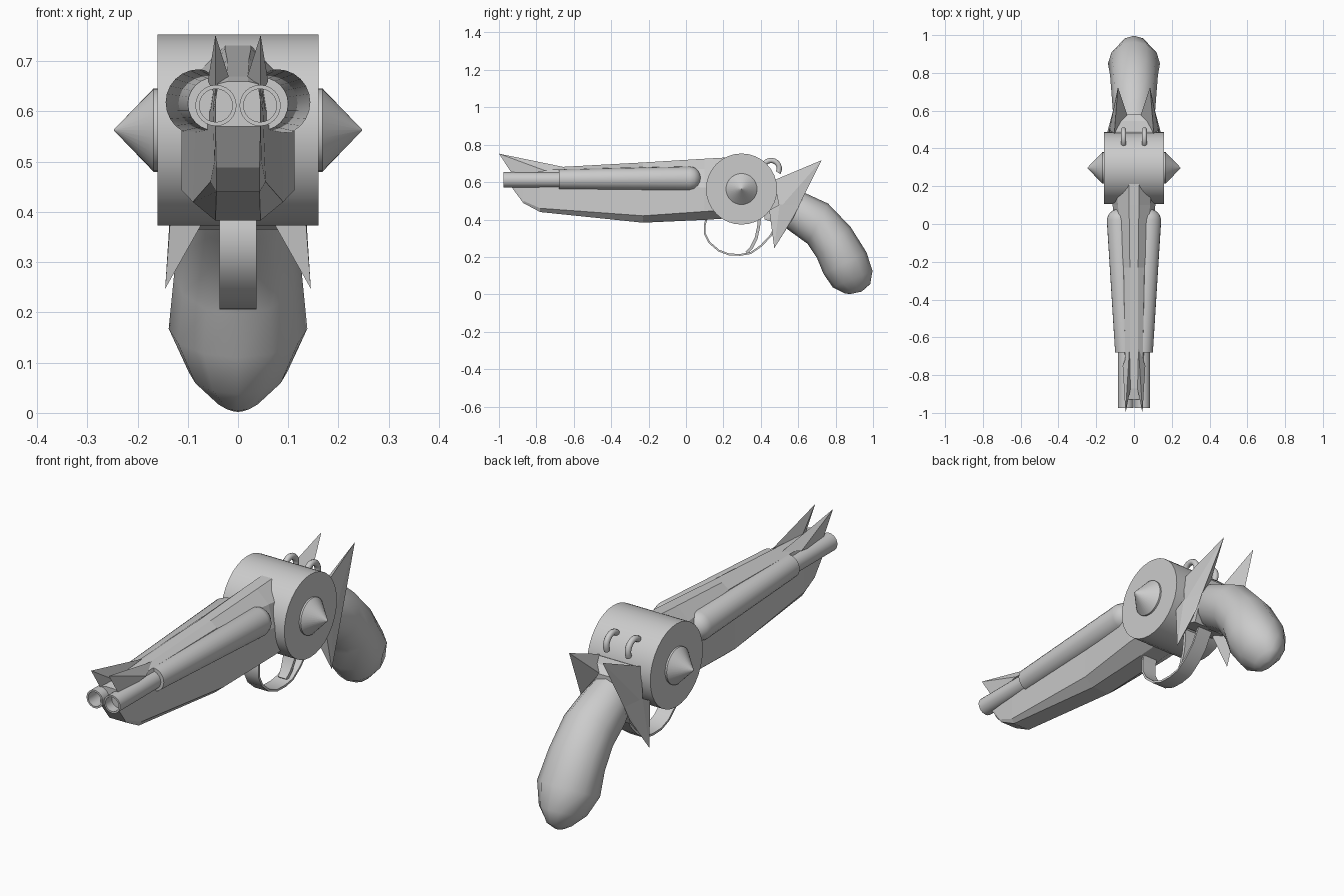
import bpy, bmesh
from math import pi, sin, cos, radians
from mathutils import Vector, Matrix

if "Cube" in bpy.data.objects:
    bpy.data.objects.remove(bpy.data.objects["Cube"])


def finish(name, bm, smooth=None):
    bmesh.ops.recalc_face_normals(bm, faces=bm.faces)
    me = bpy.data.meshes.new(name)
    bm.to_mesh(me)
    bm.free()
    ob = bpy.data.objects.new(name, me)
    bpy.context.collection.objects.link(ob)
    if smooth:
        bpy.ops.object.select_all(action='DESELECT')
        ob.select_set(True)
        bpy.context.view_layer.objects.active = ob
        bpy.ops.object.shade_smooth_by_angle(angle=radians(smooth))
    return ob


def loft(name, rings, smooth=None, caps=True):
    """Bridge a list of equal-length closed rings."""
    bm = bmesh.new()
    rows = [[bm.verts.new(p) for p in r] for r in rings]
    n = len(rows[0])
    for a, b in zip(rows, rows[1:]):
        for i in range(n):
            j = (i + 1) % n
            bm.faces.new((a[i], a[j], b[j], b[i]))
    if caps:
        bm.faces.new(rows[0])
        bm.faces.new(rows[-1])
    return finish(name, bm, smooth)


def hull(name, pts):
    bm = bmesh.new()
    for p in pts:
        bm.verts.new(p)
    res = bmesh.ops.convex_hull(bm, input=bm.verts)
    loose = [v for v in bm.verts if not v.link_faces]
    bmesh.ops.delete(bm, geom=loose, context='VERTS')
    return finish(name, bm)


def ring_y(x, y, z, r, n=24):
    return [(x + r * cos(2 * pi * i / n), y, z + r * sin(2 * pi * i / n)) for i in range(n)]


def ring_x(x, r, n=32):
    return [(x, 0.297 + r * cos(2 * pi * i / n), 0.563 + r * sin(2 * pi * i / n)) for i in range(n)]


def strip(name, path, width, thick):
    """Flat band following a (y, z) path, with its width along x."""
    rings = []
    for i, (y, z) in enumerate(path):
        a, b = path[max(i - 1, 0)], path[min(i + 1, len(path) - 1)]
        t = Vector((b[0] - a[0], b[1] - a[1])).normalized() * thick / 2
        w = width[0] + (width[1] - width[0]) * i / (len(path) - 1)
        rings.append([(s * w, y - k * t.y, z + k * t.x)
                      for s, k in ((-1, -1), (1, -1), (1, 1), (-1, 1))])
    return loft(name, rings, 40)


# Drum with pointed side hubs
loft("drum", [ring_x(-0.16, 0.19), ring_x(0.16, 0.19)], 30)
for s, side in ((-1, "left"), (1, "right")):
    loft("hub_" + side, [ring_x(s * x, r) for x, r in
                         ((0.15, 0.083), (0.168, 0.083), (0.247, 0.001))], 40)

# Faceted fore body: y, then (x, z) half outline from top to bottom
sections = [
    (-0.93, (.02, .66), (.04, .655), (.045, .62), (.045, .59), (.045, .57)),
    (-0.87, (.02, .67), (.045, .66), (.05, .60), (.047, .50), (.043, .488)),
    (-0.78, (.02, .675), (.045, .665), (.055, .60), (.055, .46), (.043, .44)),
    (-0.23, (.022, .705), (.055, .68), (.085, .60), (.09, .42), (.045, .383)),
    (0.10, (.026, .725), (.085, .67), (.113, .57), (.112, .443), (.047, .398)),
    (0.28, (.026, .735), (.10, .66), (.113, .56), (.112, .455), (.047, .41)),
]
loft("fore_body", [[(x, y, z) for x, z in half] + [(-x, y, z) for x, z in reversed(half)]
                   for y, *half in sections])

for s, side in ((-1, "left"), (1, "right")):
    # Hollow muzzle pipe
    loft("muzzle_pipe_" + side, [ring_y(s * .044, y, .612, r) for y, r in
                                 ((-.6, .041), (-.975, .041), (-.975, .033), (-.75, .033))], 30)
    # Tapered shroud with a rounded rear end
    shroud = [(.047, -.68, .615, .053), (.078, .02, .618, .066)]
    shroud += [(.078, .02 + .06 * sin(a), .618, .066 * cos(a))
               for a in (radians(d) for d in (25, 45, 65, 80, 89))]
    loft("barrel_shroud_" + side, [ring_y(s * x, y, z, r) for x, y, z, r in shroud], 45)
    # Front sight spike
    hull("sight_spike_" + side, [(s * x, y, z) for x, y, z in (
        (.045, -1, .752), (.06, -.75, .66), (.018, -.87, .668),
        (.045, -.92, .63), (.024, -.66, .682))])
    # Rear wing, one upper and one lower spike
    hull("upper_wing_" + side, [(s * x, y, z) for x, y, z in (
        (.085, .725, .717), (.105, .47, .61), (.035, .575, .58), (.13, .50, .46),
        (.11, .605, .475))])
    hull("lower_wing_" + side, [(s * x, y, z) for x, y, z in (
        (.145, .472, .247), (.13, .445, .45), (.07, .46, .38), (.115, .572, .405),
        (.13, .50, .48), (.11, .605, .475))])
    # Wire loop behind the drum
    rings = []
    for i in range(13):
        a = radians(-30 + 240 * i / 12)
        d = Vector((0, cos(a), sin(a)))
        c = Vector((s * .055, .455, .672)) + d * .044
        rings.append([c + .014 * (d * cos(b) + Vector((1, 0, 0)) * sin(b))
                      for b in (2 * pi * k / 10 for k in range(10))])
    loft("wire_loop_" + side, rings, 60)

# Block joining drum and grip
hull("rear_block", [(s * x, y, z) for s in (-1, 1) for x, y, z in (
    (.10, .40, .58), (.10, .49, .612), (.09, .545, .605), (.035, .58, .58), (.10, .58, .46),
    (.10, .42, .40), (.09, .53, .365))])

# Curved grip: front point, back point and half width of each oval section
grip = [((.50, .38), (.55, .58), .09), ((.56, .335), (.64, .54), .112),
        ((.65, .27), (.76, .485), .12), ((.70, .195), (.88, .36), .127),
        ((.735, .11), (.965, .225), .138), ((.785, .037), (.997, .125), .098),
        ((.85, .004), (.985, .055), .045), ((.88, .002), (.94, .015), .018)]
rings = []
for f, b, w in grip:
    f, b = Vector(f), Vector(b)
    c, h = (f + b) / 2, (b - f) / 2
    rings.append([(w * sin(a), c.x + h.x * cos(a), c.y + h.y * cos(a))
                  for a in (2 * pi * i / 12 for i in range(12))])
loft("grip", rings, 50)

# Trigger guard and trigger
strip("trigger_guard", [(.115, .42), (.1, .37), (.1, .325), (.125, .277), (.175, .234),
                        (.23, .213), (.29, .211), (.345, .22), (.40, .258), (.45, .31),
                        (.49, .38)], (.037, .037), .01)
strip("trigger", [(.395, .42), (.388, .36), (.375, .30), (.35, .25), (.325, .222)],
      (.037, .02), .016)
